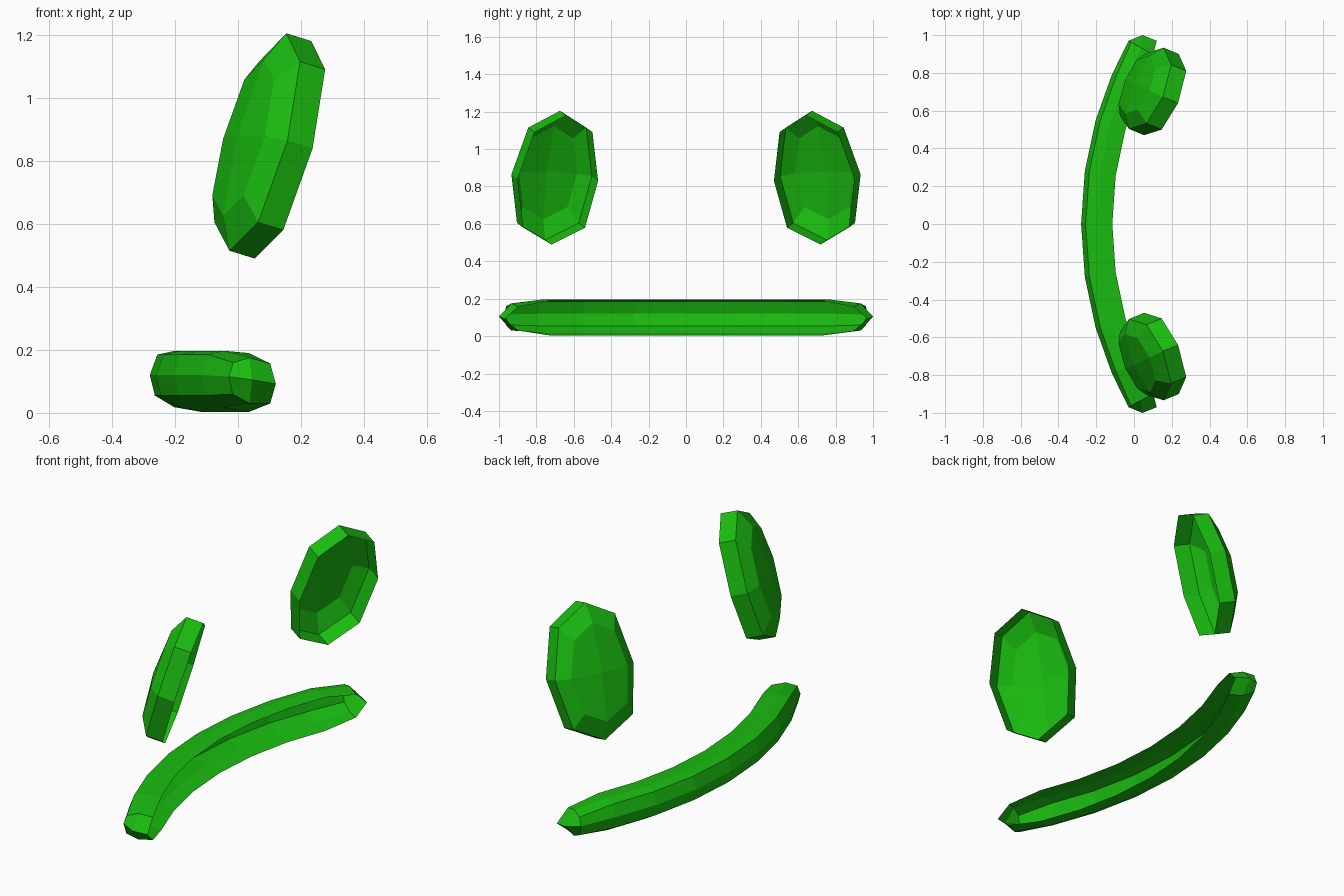
import bpy, bmesh
from math import asin, sin, cos
from mathutils import Vector

if "Cube" in bpy.data.objects:
    bpy.data.objects.remove(bpy.data.objects["Cube"])

green = bpy.data.materials.new("green")
green.diffuse_color = (0.01, 0.5, 0.005, 1)
green.use_nodes = True
green.node_tree.nodes["Principled BSDF"].inputs["Base Color"].default_value = green.diffuse_color


def finish(name, bm):
    """Turn the shell's normals outward and make a flat-shaded object."""
    bmesh.ops.recalc_face_normals(bm, faces=bm.faces[:])
    mid = sum((v.co for v in bm.verts), Vector()) / len(bm.verts)
    if sum((f.calc_center_median() - mid).dot(f.normal) for f in bm.faces) < 0:
        bmesh.ops.reverse_faces(bm, faces=bm.faces[:])
    me = bpy.data.meshes.new(name)
    bm.to_mesh(me)
    bm.free()
    me.materials.append(green)
    ob = bpy.data.objects.new(name, me)
    bpy.context.collection.objects.link(ob)
    return ob


# Eyes: eight-sided domed shells, open at the back, tilted out and up
OUTLINE = [(0.64, 1.18), (0.81, 1.09), (0.90, 0.84), (0.87, 0.58),
           (0.72, 0.49), (0.54, 0.58), (0.47, 0.83), (0.50, 1.09)]
CENTRE = Vector((0.145, 0.685, 0.835))
NORMAL = Vector((-1, 0.42, 0.31)).normalized()


def eye(name, side):
    bm = bmesh.new()

    def vert(p):
        return bm.verts.new((p.x, p.y * side, p.z))

    rim = [Vector((CENTRE.x + 0.42 * (y - CENTRE.y) + 0.31 * (z - CENTRE.z), y, z))
           for y, z in OUTLINE]
    rings = [[vert(CENTRE + (p - CENTRE) * s + NORMAL * d) for p in rim]
             for s, d in ((1, 0), (1, 0.09), (0.72, 0.142))]
    for a, b in zip(rings, rings[1:]):
        for i in range(8):
            j = (i + 1) % 8
            bm.faces.new((a[i], a[j], b[j], b[i]))
    mid, top = vert(CENTRE + NORMAL * 0.165), rings[2]
    for i in range(0, 8, 2):
        bm.faces.new((mid, top[i], top[i + 1], top[(i + 2) % 8]))
    return finish(name, bm)


eye("left_eye", 1)
eye("right_eye", -1)

# Mouth: a bevelled trough swept round an arc, open on the inside
CX, R = 1.72, 2.0
SECTION = [(0.165, 0.003), (0.078, 0.018), (0.016, 0.055), (0, 0.12),
           (0.024, 0.185), (0.08, 0.197), (0.165, 0.19)]   # inset, height
END = [(0.15, 0.03), (0.075, 0.03), (0.014, 0.06), (0, 0.115),
       (0.016, 0.16), (0.075, 0.175), (0.15, 0.157)]
bm = bmesh.new()
rows = []
for y in (-0.97, -0.79, -0.55, -0.28, 0, 0.28, 0.55, 0.79, 0.97):
    t = asin(y / R)
    rows.append([bm.verts.new((CX - (R - d) * cos(t), (R - d) * sin(t), z))
                 for d, z in (END if abs(y) > 0.9 else SECTION)])
for a, b in zip(rows, rows[1:]):
    for i in range(6):
        bm.faces.new((a[i], a[i + 1], b[i + 1], b[i]))

# Pointed mouth ends
for r, s in ((rows[0], -1), (rows[-1], 1)):
    tip = bm.verts.new((0.045, s * 1.0, 0.105))
    back = bm.verts.new((0.12, s * 0.97, 0.092))
    for f in ((r[0], r[1], tip, back), (r[1], r[2], r[3], tip),
              (r[3], r[4], r[5], tip), (r[5], r[6], back, tip)):
        bm.faces.new(f)
finish("mouth", bm)
